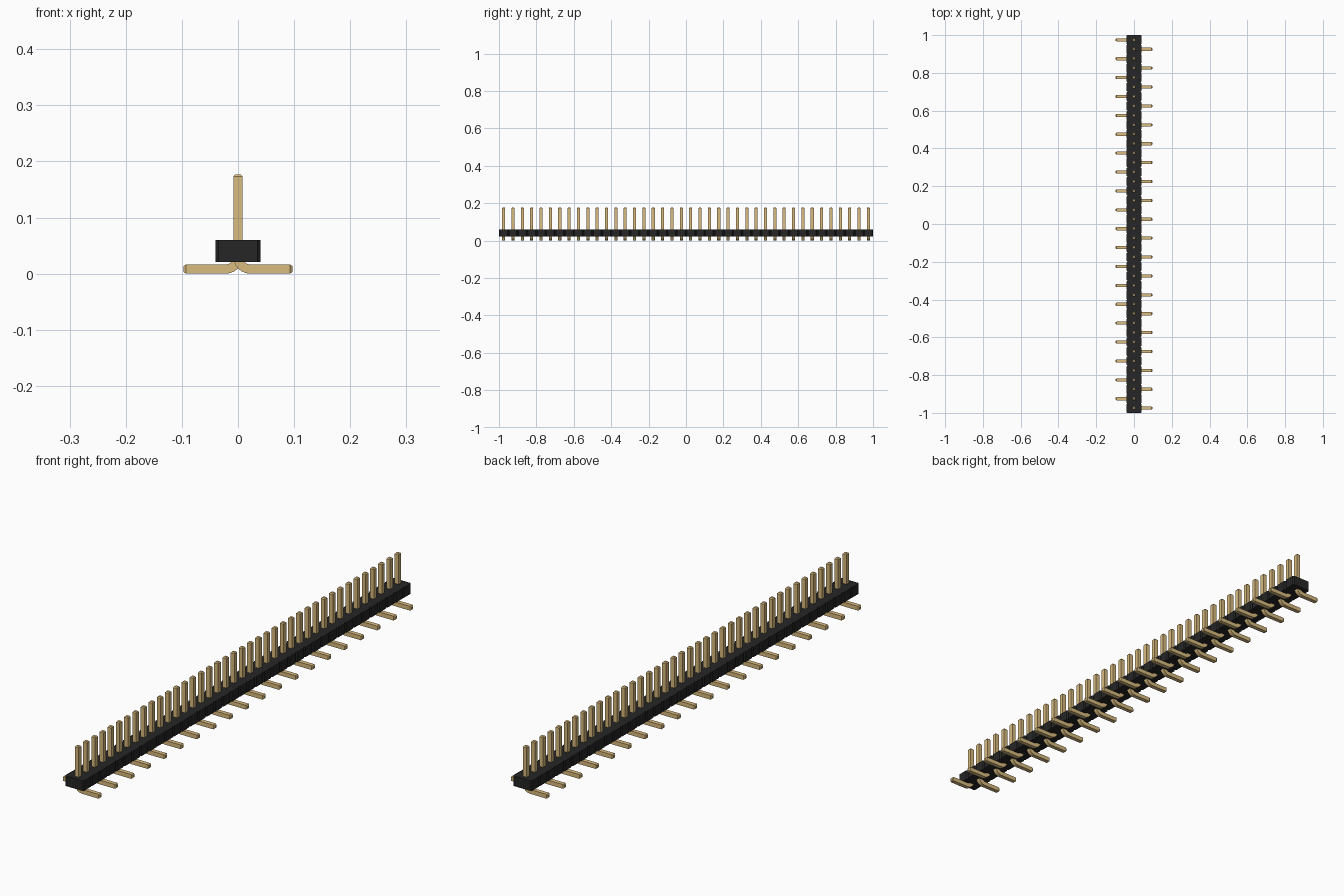
import bpy, bmesh, math
from mathutils import Vector

cube = bpy.data.objects.get("Cube")
if cube:
    bpy.data.objects.remove(cube, do_unlink=True)

PITCH, COUNT = 0.05, 40
HALF = 0.0082          # half thickness of the square wire
FIRST = -PITCH * (COUNT - 1) / 2


def material(name, rgb):
    mat = bpy.data.materials.new(name)
    mat.use_nodes = True
    mat.diffuse_color = (*rgb, 1)
    mat.node_tree.nodes["Principled BSDF"].inputs["Base Color"].default_value = (*rgb, 1)
    return mat


def add_object(name, bm, mat):
    bmesh.ops.recalc_face_normals(bm, faces=bm.faces)
    mesh = bpy.data.meshes.new(name)
    bm.to_mesh(mesh)
    bm.free()
    mesh.materials.append(mat)
    obj = bpy.data.objects.new(name, mesh)
    bpy.context.collection.objects.link(obj)
    return obj


black = material("black plastic", (0.02, 0.019, 0.019))
gold = material("gold metal", (0.70, 0.50, 0.21))


def build_housing():
    """Long bar notched between every pair of pins."""
    w, c, low, high = 0.04, 0.005, 0.021, 0.06
    side = []
    for i in range(COUNT):
        y = FIRST + i * PITCH
        if i == 0:
            side.append((w - c, y - PITCH / 2))
        side += [(w, y - PITCH / 2 + c), (w, y + PITCH / 2 - c),
                 (w - c, y + PITCH / 2)]
    outline = side + [(-x, y) for x, y in reversed(side)]
    bm = bmesh.new()
    base = bm.faces.new([bm.verts.new((x, y, low)) for x, y in outline])
    top = bmesh.ops.extrude_face_region(bm, geom=[base])["geom"]
    bmesh.ops.translate(bm, vec=(0, 0, high - low),
                        verts=[v for v in top if isinstance(v, bmesh.types.BMVert)])
    return add_object("housing", bm, black)


def build_pin_row(name):
    """Square wire: upright post, rounded bend, flat foot with tapered ends."""
    radius, tip, toe, taper = 0.0218, 0.177, 0.097, 0.004
    # each section: centre x, centre z, sideways direction angle, half size
    sections = [(0, tip, 0, HALF * 0.6), (0, tip - taper, 0, HALF)]
    for k in range(7):
        a = math.pi / 2 * k / 6
        sections.append((radius - radius * math.cos(a),
                         HALF + radius - radius * math.sin(a), a, HALF))
    sections += [(toe - taper, HALF, math.pi / 2, HALF),
                 (toe, HALF, math.pi / 2, HALF * 0.6)]
    bm = bmesh.new()
    rings = []
    for x, z, a, h in sections:
        across = Vector((math.cos(a), 0, math.sin(a)))
        rings.append([bm.verts.new(Vector((x, 0, z)) + across * (s * h) + Vector((0, t * h, 0)))
                      for s, t in ((-1, -1), (1, -1), (1, 1), (-1, 1))])
    for a, b in zip(rings, rings[1:]):
        for i in range(4):
            j = (i + 1) % 4
            bm.faces.new((a[i], a[j], b[j], b[i]))
    bm.faces.new(rings[0])
    bm.faces.new(rings[-1])
    obj = add_object(name, bm, gold)
    array = obj.modifiers.new("row", 'ARRAY')
    array.count = COUNT // 2
    array.use_relative_offset = False
    array.use_constant_offset = True
    array.constant_offset_displace = (0, 2 * PITCH, 0)
    return obj


build_housing()

# Alternate pins point their feet to opposite sides
left = build_pin_row("left_foot_pins")
left.location.y = FIRST
right = build_pin_row("right_foot_pins")
right.location.y = -FIRST
right.rotation_euler.z = math.pi

# Smooth only the bends, keep the square edges crisp
bpy.ops.object.select_all(action='DESELECT')
for obj in (left, right):
    obj.select_set(True)
bpy.context.view_layer.objects.active = left
bpy.ops.object.shade_smooth_by_angle(angle=math.radians(25))
